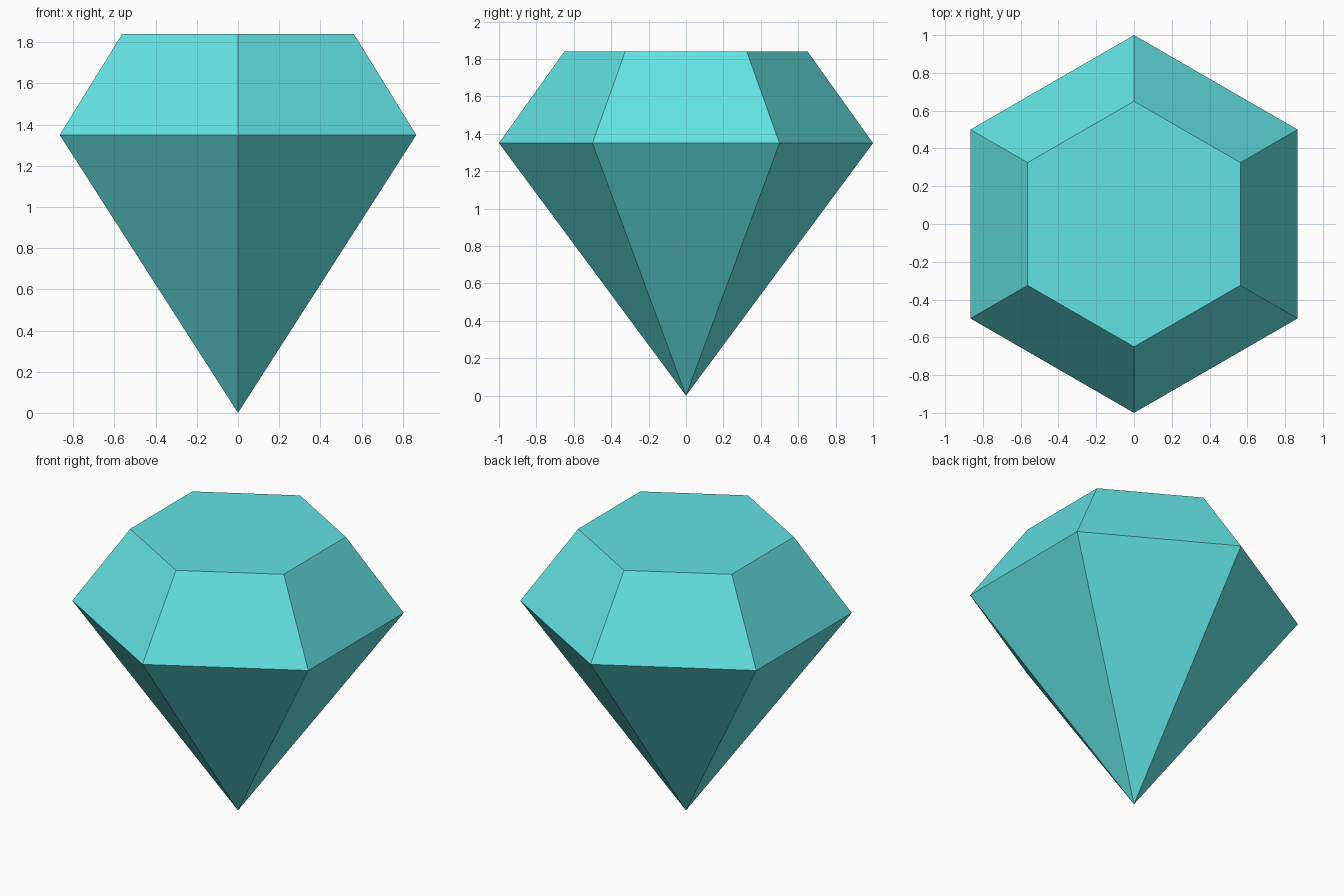
import bpy
import bmesh
import math

if "Cube" in bpy.data.objects:
    bpy.data.objects.remove(bpy.data.objects["Cube"])

SIDES = 6
# (radius, height) of the girdle and the flat table above it
GIRDLE = (1.0, 1.35)
TABLE = (0.65, 1.84)

mat = bpy.data.materials.new("turquoise")
mat.diffuse_color = (0.125, 0.76, 0.76, 1.0)
mat.use_nodes = True
mat.node_tree.nodes["Principled BSDF"].inputs["Base Color"].default_value = mat.diffuse_color


def ring(bm, radius, z):
    """Hexagon of vertices with a corner on +y."""
    angles = [math.pi / 2 + math.tau * i / SIDES for i in range(SIDES)]
    return [bm.verts.new((radius * math.cos(a), radius * math.sin(a), z)) for a in angles]


bm = bmesh.new()
tip = bm.verts.new((0, 0, 0))
girdle = ring(bm, *GIRDLE)
table = ring(bm, *TABLE)

# Lower point facets and upper crown facets
for i in range(SIDES):
    j = (i + 1) % SIDES
    bm.faces.new((tip, girdle[j], girdle[i]))
    bm.faces.new((girdle[i], girdle[j], table[j], table[i]))

# Flat top
bm.faces.new(table)
bmesh.ops.recalc_face_normals(bm, faces=bm.faces)

mesh = bpy.data.meshes.new("gem")
bm.to_mesh(mesh)
bm.free()
mesh.materials.append(mat)
gem = bpy.data.objects.new("gem", mesh)
bpy.context.collection.objects.link(gem)
